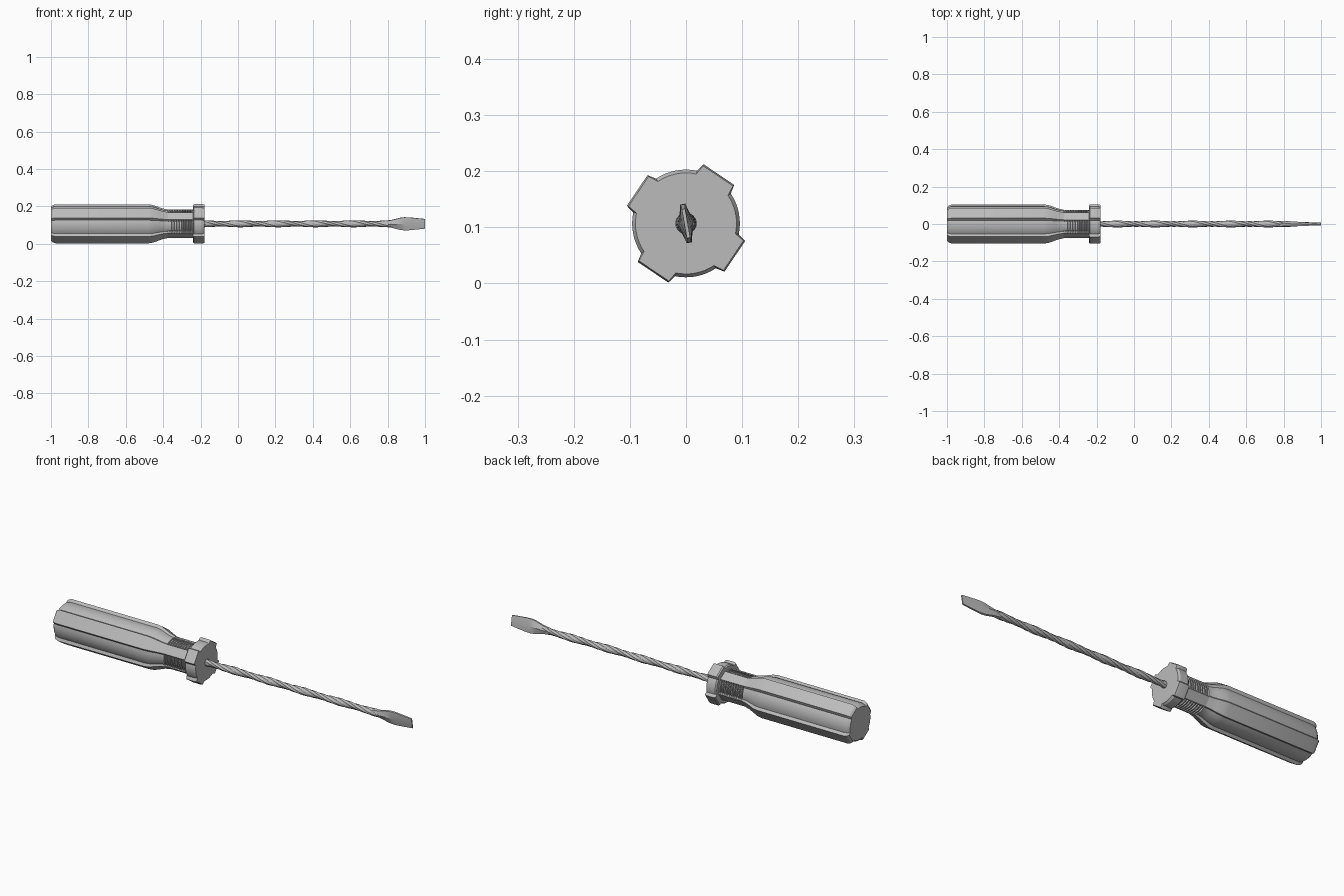
import bpy, bmesh, math
from math import sin, cos, radians, pi

cube = bpy.data.objects.get("Cube")
if cube:
    bpy.data.objects.remove(cube, do_unlink=True)

AXIS_Z = 0.107
grey = bpy.data.materials.new("plain grey")
grey.use_nodes = True
grey.diffuse_color = (0.5, 0.5, 0.5, 1)
grey.node_tree.nodes["Principled BSDF"].inputs["Base Color"].default_value = (0.5, 0.5, 0.5, 1)


def loft(name, stations, angle):
    """Skin a list of (x, [(y, z), ...]) rings and cap both ends."""
    bm = bmesh.new()
    rings = [[bm.verts.new((x, y, z + AXIS_Z)) for y, z in ring] for x, ring in stations]
    n = len(rings[0])
    for a, b in zip(rings, rings[1:]):
        for i in range(n):
            j = (i + 1) % n
            bm.faces.new((a[i], a[j], b[j], b[i]))
    bm.faces.new(rings[0])
    bm.faces.new(rings[-1])
    bmesh.ops.recalc_face_normals(bm, faces=bm.faces)
    mesh = bpy.data.meshes.new(name)
    bm.to_mesh(mesh)
    bm.free()
    mesh.materials.append(grey)
    obj = bpy.data.objects.new(name, mesh)
    bpy.context.collection.objects.link(obj)
    bpy.ops.object.select_all(action='DESELECT')
    obj.select_set(True)
    bpy.context.view_layer.objects.active = obj
    bpy.ops.object.shade_smooth_by_angle(angle=radians(angle))
    return obj


def grip_section(tab, arc):
    """Round section of radius arc with four flat raised strips of corner radius tab."""
    ring = []
    for k in range(4):
        mid = 56 + 90 * k
        ring += [(tab, mid - 17.4), (tab, mid + 17.4)]
        ring += [(arc, mid + 22.3 + 45.4 * i / 8) for i in range(9)]
    return [(r * cos(radians(a)), r * sin(radians(a))) for r, a in ring]


# Handle: rounded butt, long grip, shoulder, ribbed neck
profile = [(-1, 0.094, 0.083), (-0.992, 0.103, 0.09), (-0.975, 0.109, 0.095),
           (-0.48, 0.109, 0.095), (-0.455, 0.105, 0.092), (-0.42, 0.092, 0.081),
           (-0.4, 0.085, 0.075), (-0.38, 0.081, 0.073)]
RIBS, START, PITCH = 10, -0.375, 0.0135
for i in range(RIBS):
    x = START + i * PITCH
    for step, r in ((0, 0.073), (0.1, 0.066), (0.45, 0.066), (0.55, 0.073)):
        profile.append((x + step * PITCH, 0.079, r))
profile.append((-0.225, 0.079, 0.073))
loft("handle", [(x, grip_section(t, a)) for x, t, a in profile], 25)

# Collar with the same four raised flats
collar = [(-0.24, 0.105, 0.091), (-0.234, 0.11, 0.096),
          (-0.19, 0.11, 0.096), (-0.18, 0.107, 0.09)]
loft("collar", [(x, grip_section(t, a)) for x, t, a in collar], 25)


# Twisted shaft
def shaft_section(turn):
    ring = []
    for i in range(8):
        a = 2 * pi * i / 8
        y, z = 0.015 * cos(a), 0.019 * sin(a)
        ring.append((y * cos(turn) - z * sin(turn), y * sin(turn) + z * cos(turn)))
    return ring


STEPS = 48
loft("shaft", [(-0.19 + 1.01 * i / STEPS, shaft_section(2 * pi * 2.5 * (i / STEPS - 1)))
               for i in range(STEPS + 1)], 30)


# Flat blade, leaning slightly about the shaft axis
def blade_section(half_height, belly, edge):
    lean = radians(10)
    pts = [(edge, half_height), (-edge, half_height), (-belly, 0),
           (-edge, -half_height), (edge, -half_height), (belly, 0)]
    return [(y * cos(lean) - z * sin(lean), y * sin(lean) + z * cos(lean)) for y, z in pts]


blade = [(0.78, 0.015, 0.015, 0.007), (0.82, 0.02, 0.016, 0.006), (0.865, 0.032, 0.013, 0.005),
         (0.89, 0.035, 0.011, 0.005), (0.92, 0.034, 0.009, 0.004), (1, 0.026, 0.003, 0.003)]
loft("blade", [(x, blade_section(h, b, e)) for x, h, b, e in blade], 20)
